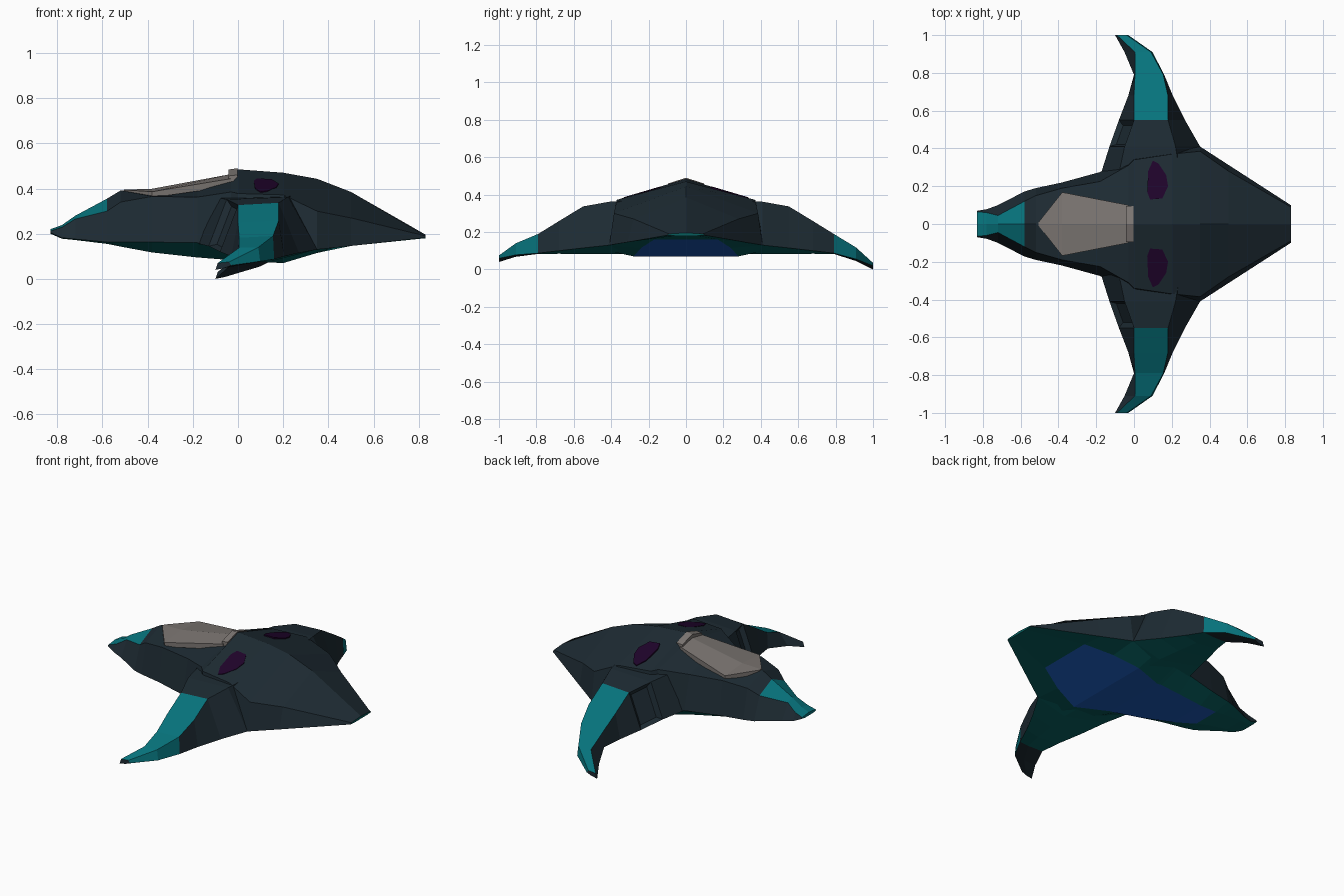
import bpy, bmesh


def material(name, rgb):
    m = bpy.data.materials.new(name)
    m.diffuse_color = (*rgb, 1)
    return m


HULL, TEAL, BELLY, BLUE, CANOPY, PURPLE = range(6)
MATS = [material("dark_hull", (0.0125, 0.024, 0.033)),
        material("bright_teal", (0.002, 0.17, 0.20)),
        material("deep_green", (0.002, 0.11, 0.11)),
        material("belly_blue", (0.011, 0.095, 0.45)),
        material("canopy_grey", (0.20, 0.18, 0.168)),
        material("vent_purple", (0.014, 0.001, 0.024))]


def loft(name, rings, rule, recess=None):
    """Skin closed rings; rule(span, side) gives the colour (span -1 / -2 = end caps)."""
    bm = bmesh.new()
    vs = [[bm.verts.new(p) for p in r] for r in rings]
    n = len(rings[0])
    faces = {}
    for i in range(len(vs) - 1):
        for j in range(n):
            k = (j + 1) % n
            f = bm.faces.new((vs[i][j], vs[i][k], vs[i + 1][k], vs[i + 1][j]))
            f.material_index = rule(i, j)
            faces[i, j] = f
    for ring, tag in ((vs[0], -1), (vs[-1], -2)):
        bm.faces.new(ring).material_index = rule(tag, 0)
    bmesh.ops.recalc_face_normals(bm, faces=bm.faces[:])
    for group in recess or []:
        bmesh.ops.inset_region(bm, faces=[faces[g] for g in group],
                               thickness=0.03, depth=-0.025)
    me = bpy.data.meshes.new(name)
    bm.to_mesh(me)
    bm.free()
    for m in MATS:
        me.materials.append(m)
    ob = bpy.data.objects.new(name, me)
    bpy.context.collection.objects.link(ob)
    return ob


# Fuselage: x, belly half-width, belly z, edge w, edge z, shoulder w, shoulder z, ridge z
body = [
    (-0.83, 0.04, 0.200, 0.070, 0.205, 0.065, 0.212, 0.220),
    (-0.78, 0.05, 0.178, 0.078, 0.182, 0.060, 0.228, 0.238),
    (-0.72, 0.06, 0.172, 0.100, 0.176, 0.045, 0.265, 0.280),
    (-0.58, 0.075, 0.155, 0.172, 0.163, 0.120, 0.300, 0.355),
    (-0.52, 0.085, 0.143, 0.190, 0.163, 0.150, 0.340, 0.391),
    (-0.38, 0.12, 0.117, 0.220, 0.163, 0.190, 0.365, 0.386),
    (-0.18, 0.17, 0.095, 0.275, 0.160, 0.225, 0.362, 0.418),
    (-0.03, 0.20, 0.083, 0.340, 0.125, 0.310, 0.385, 0.452),
    (0.00, 0.20, 0.080, 0.360, 0.120, 0.340, 0.378, 0.485),
    (0.20, 0.28, 0.070, 0.420, 0.100, 0.370, 0.372, 0.470),
    (0.35, 0.24, 0.115, 0.410, 0.130, 0.385, 0.300, 0.443),
    (0.50, 0.17, 0.160, 0.313, 0.146, 0.280, 0.270, 0.385),
    (0.83, 0.06, 0.180, 0.100, 0.183, 0.090, 0.190, 0.196),
]


def body_ring(x, wb, zb, we, ze, ws, zs, zr):
    half = [(wb, zb), (we, ze), (ws, zs)]
    pts = half + [(0, zr)] + [(-w, z) for w, z in reversed(half)]
    return [(x, w, z) for w, z in pts]


def body_rule(i, j):
    if i == -1:
        return TEAL
    if j in (2, 3):
        return TEAL if 0 <= i < 3 else HULL
    if j in (0, 5):
        return BELLY
    if j == 6:
        return BLUE if 4 <= i < 11 else BELLY
    return HULL


loft("fuselage", [body_ring(*r) for r in body], body_rule)

# Wings: y, then (x, z) of leading edge, upper front, upper back, trailing edge, keel
wing = [
    (0.22, -0.19, 0.160, -0.09, 0.360, 0.25, 0.375, 0.34, 0.130, 0.15, 0.085),
    (0.41, -0.13, 0.145, -0.05, 0.352, 0.22, 0.362, 0.35, 0.130, 0.16, 0.082),
    (0.55, -0.08, 0.120, 0.00, 0.327, 0.18, 0.337, 0.27, 0.115, 0.14, 0.083),
    (0.68, -0.03, 0.100, 0.00, 0.250, 0.18, 0.258, 0.205, 0.100, 0.12, 0.084),
    (0.79, 0.00, 0.085, 0.005, 0.182, 0.155, 0.190, 0.160, 0.087, 0.10, 0.083),
    (0.91, -0.05, 0.045, 0.005, 0.115, 0.09, 0.117, 0.098, 0.055, 0.03, 0.048),
    (1.00, -0.10, 0.000, -0.09, 0.030, -0.04, 0.035, -0.03, 0.020, -0.06, 0.008),
]


def wing_rule(i, j):
    if j == 1:
        return TEAL if i >= 2 else HULL
    if j == 2:
        return TEAL if i >= 4 else HULL
    return BELLY if j in (3, 4) and i < 4 else HULL


for side, label in ((1, "left"), (-1, "right")):
    rings = []
    for y, *p in wing:
        # one wing tip droops a little less than the other
        lift = 0.04 * max(0, y - 0.79) / 0.21 if side < 0 else 0
        rings.append([(p[k], side * y, p[k + 1] + lift) for k in range(0, 10, 2)])
    loft("wing_" + label, rings, wing_rule, recess=[[(1, 0)]])

    # Purple vent plate lying on the upper surface
    outline = [(0.07, 0.17), (0.085, 0.13), (0.15, 0.135), (0.18, 0.20),
               (0.17, 0.26), (0.13, 0.32), (0.10, 0.335), (0.075, 0.28)]

    def skin(x, y):
        return 0.485 - 0.075 * x - (0.315 - 0.25 * x) * y

    loft("vent_" + label,
         [[(x, side * y, skin(x, y) + h) for x, y in outline] for h in (-0.003, 0.005)],
         lambda i, j: PURPLE)


# Canopy and its rear frame: x, half-width, centre z, side z, bottom z
def roof(name, rows):
    loft(name, [[(x, -w, b), (x, -w, s), (x, 0, c), (x, w, s), (x, w, b)]
                for x, w, c, s, b in rows], lambda i, j: CANOPY)


roof("canopy", [(-0.505, 0.01, 0.395, 0.394, 0.37), (-0.38, 0.168, 0.399, 0.386, 0.36),
                (-0.03, 0.10, 0.464, 0.444, 0.41)])
roof("canopy_frame", [(-0.042, 0.095, 0.484, 0.456, 0.42), (-0.003, 0.095, 0.490, 0.460, 0.42)])
